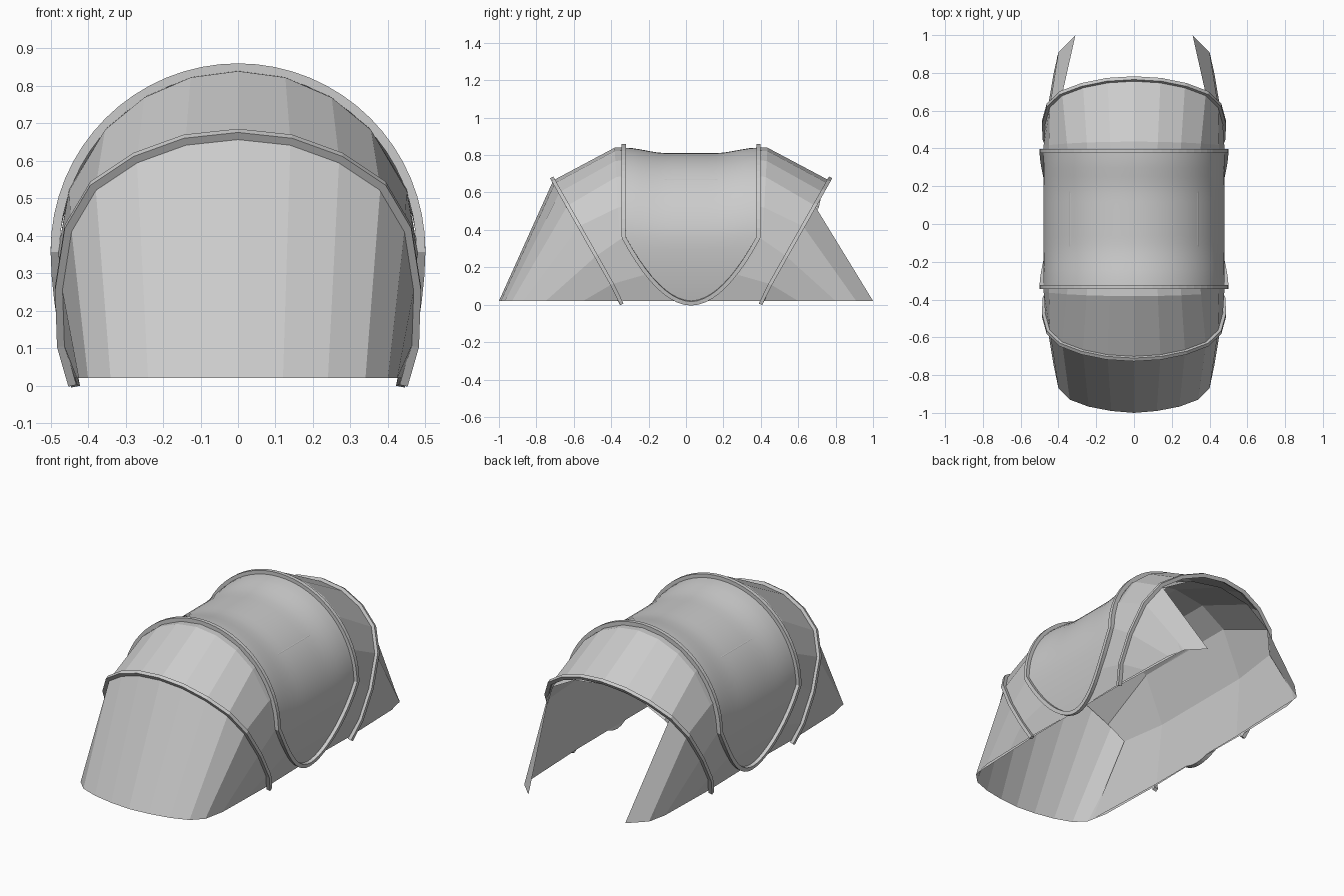
import bpy, bmesh, math
from mathutils import Vector

if "Cube" in bpy.data.objects:
    bpy.data.objects.remove(bpy.data.objects["Cube"])

YC = 0.027      # middle of the central section
HALF = 0.36     # half length of the central section


def finish(name, bm, smooth=False):
    bmesh.ops.remove_doubles(bm, verts=bm.verts, dist=0.0005)
    bmesh.ops.recalc_face_normals(bm, faces=bm.faces)
    me = bpy.data.meshes.new(name)
    bm.to_mesh(me)
    bm.free()
    ob = bpy.data.objects.new(name, me)
    bpy.context.collection.objects.link(ob)
    for p in me.polygons:
        p.use_smooth = smooth
    return ob


def grid(bm, rows, closed=False):
    vs = [[bm.verts.new(p) for p in r] for r in rows]
    pairs = list(zip(vs, vs[1:])) + ([(vs[-1], vs[0])] if closed else [])
    for a, b in pairs:
        for i in range(len(a) - 1):
            bm.faces.new((a[i], a[i + 1], b[i + 1], b[i]))


def loft(name, rows, smooth=False):
    bm = bmesh.new()
    grid(bm, rows)
    return finish(name, bm, smooth)


def mirror_half(half):
    """Complete a half arch (foot to crown) over to the other foot."""
    return half + [Vector((-p.x, p.y, p.z)) for p in half[-2::-1]]


def band(name, pts, outs, width, thick, closed):
    """Flat strip with rectangular section along a path."""
    n, rows = len(pts), []
    for i, (p, o) in enumerate(zip(pts, outs)):
        a = pts[(i - 1) % n] if closed or i else p
        b = pts[(i + 1) % n] if closed or i < n - 1 else p
        s = (b - a).normalized().cross(o).normalized() * width / 2
        lo, hi = p - o * 0.004, p + o * thick
        rows.append([lo - s, lo + s, hi + s, hi - s, lo - s])
    bm = bmesh.new()
    grid(bm, rows, closed)
    if not closed:
        bmesh.ops.remove_doubles(bm, verts=bm.verts, dist=0.0005)
        bmesh.ops.holes_fill(bm, edges=bm.edges, sides=4)
    return finish(name, bm)


# Main arch: U-shaped skirt low on each side, half circle above
def skirt(d):
    z = 0.01 + 0.35 * d ** 1.9
    k = (0.36 - z) / 0.36
    x = 0.48 - 0.055 * k ** 1.7
    nrm = Vector((1, 0, -0.2 * k)).normalized()
    return Vector((x, 0, z)), nrm, d


def arc(deg):
    a = math.radians(deg)
    n = Vector((math.cos(a), 0, math.sin(a)))
    return Vector((0, 0, 0.36)) + n * 0.48, n, 1.0


half = [skirt(i / 10) for i in range(10)] + [arc(90 * i / 16) for i in range(17)]
full = half + [(Vector((-p.x, 0, p.z)), Vector((-n.x, 0, n.z)), d)
               for p, n, d in half[-2::-1]]

# Central canopy, sagging between its two hoops
rows = []
for r in range(17):
    t = -1 + r / 8
    s = min(1, (1 - abs(t)) / 0.65)
    sag = 0.03 * s * s * (3 - 2 * s)
    rows.append([p - n * sag * d ** 3 * max(0, n.z) + Vector((0, YC + HALF * d * t, 0))
                 for p, n, d in full])
loft("central_canopy", rows, True)

# One continuous trim: front hoop, side skirts and back hoop
loop = [(p + Vector((0, YC - HALF * d, 0)), n) for p, n, d in full]
loop += [(p + Vector((0, YC + HALF * d, 0)), n) for p, n, d in full[-2:0:-1]]
band("central_hoop_trim", [p for p, n in loop], [n for p, n in loop], 0.022, 0.02, True)

# Coarse half outline of the leaning hoops (x, z) and matching main-arch points
LEAN = [(.435, .02), (.465, .11), (.47, .26), (.445, .42),
        (.38, .53), (.27, .603), (.14, .65), (0, .665)]
MAIN = [skirt(0), skirt(.65)] + [arc(a) for a in (0, 20, 43, 59, 75, 90)]
# Ground outlines of the vestibules (x, distance from centre)
FRONT = [(.435, .34), (.43, .55), (.425, .75), (.40, .87),
         (.34, .93), (.24, .967), (.12, .99), (0, 1.0)]
BACK = [(.435, .40), (.43, .6), (.425, .80), (.40, .91), (.31, 1.0)]

for label, sgn, foot in (("front", -1, 0.345), ("back", 1, 0.40)):
    lean = [Vector((x, sgn * (foot + 0.565 * (z - 0.02)), z)) for x, z in LEAN]
    arch = [Vector((p.x, YC + sgn * HALF * d, max(p.z, 0.02))) for p, n, d in MAIN]
    # short level collar beside the central hoop
    collar = [a.lerp(l, 0.13) + Vector((0, 0, 0.022 * max(0, (a.z - 0.3) / 0.54)))
              for a, l in zip(arch, lean)]
    leaning = mirror_half(lean)

    # Sloping roof between leaning hoop and central hoop
    loft(label + "_roof", [leaning, mirror_half(collar), mirror_half(arch)])

    # Leaning hoop trim
    path = [p.copy() for p in leaning]
    path[0].z = path[-1].z = 0.006
    plane = Vector((0, 1, -sgn * 0.565)).normalized()
    outs = []
    for i in range(len(path)):
        t = path[min(i + 1, len(path) - 1)] - path[max(i - 1, 0)]
        o = t.cross(plane).normalized()
        outs.append(o if o.dot(path[i] - Vector((0, path[i].y, 0.25))) > 0 else -o)
    band(label + "_hoop_trim", path, outs, 0.02, 0.018, False)

    # Vestibule: closed at the front, two side flaps at the back
    if sgn < 0:
        ground = mirror_half([Vector((x, -d, 0.02)) for x, d in FRONT])
        loft("front_vestibule", [leaning, ground])
    else:
        for side, m in (("right", 1), ("left", -1)):
            top = [Vector((m * p.x, p.y, p.z)) for p in lean[:5]]
            low = [Vector((m * x, d, 0.02)) for x, d in BACK]
            loft(side + "_door_flap", [top, low])

# Inner lining: coarse arch sheets hung just inside the shell, open at both ends
END = [(.405, .84, .02), (.425, .59, .41), (.36, .65, .52), (.20, .67, .61), (0, .68, .64)]
MID = [(.425, .34, .02), (.455, .33, .40), (.34, .33, .67), (.19, .33, .765), (0, .33, .795)]
lining = [mirror_half([Vector((x, s * y + c, z)) for x, y, z in ring])
          for ring, s, c in ((END, -1, 0), (MID, -1, YC), (MID, 1, YC), (END, 1, .06))]
loft("inner_lining", lining)
